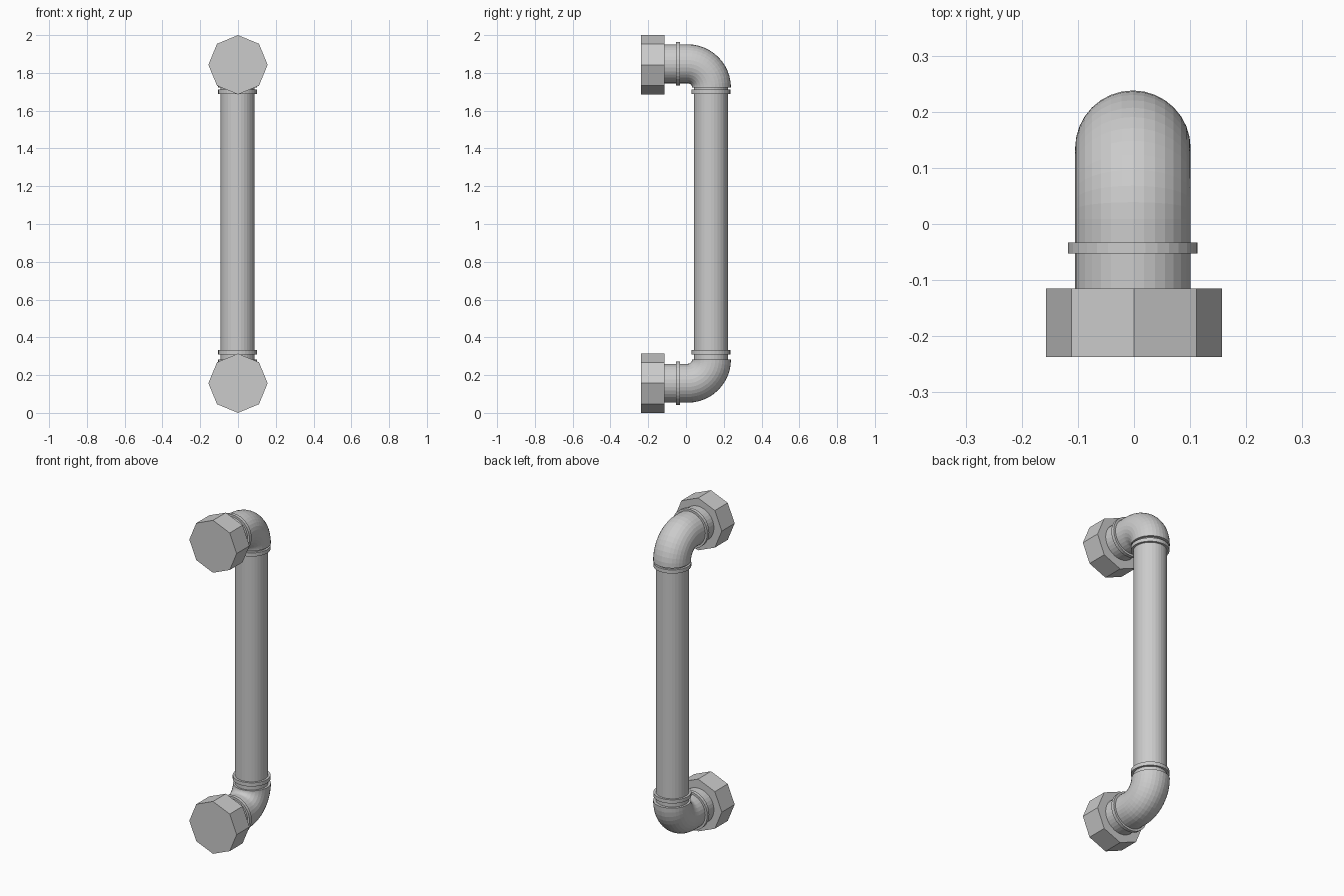
import bpy, bmesh
from math import pi
from mathutils import Matrix, Vector

cube = bpy.data.objects.get("Cube")
if cube:
    bpy.data.objects.remove(cube)

# One plain grey for the whole handle
grey = bpy.data.materials.new("light_grey")
grey.use_nodes = True
grey.diffuse_color = (0.6, 0.6, 0.6, 1)
grey.node_tree.nodes["Principled BSDF"].inputs["Base Color"].default_value = grey.diffuse_color

SIDES = 32
TUBE_R = 0.103      # elbow and stub radius
BEND_R = 0.126      # elbow centreline radius
BEND_Y = 0.009      # where the bend starts
PIPE_Y = 0.132      # axis of the upright pipe
SHIFT_X = -0.002
FACE_FRONT = Matrix.Rotation(pi / 2, 4, "X")


def finish(bm, name):
    bmesh.ops.recalc_face_normals(bm, faces=bm.faces)
    mesh = bpy.data.meshes.new(name)
    bm.to_mesh(mesh)
    bm.free()
    mesh.materials.append(grey)
    obj = bpy.data.objects.new(name, mesh)
    bpy.context.collection.objects.link(obj)
    return obj


def cylinder(name, radius, start, end, sides=SIDES, turn=0):
    """Capped cylinder between two points, along y or z."""
    start, end = Vector(start), Vector(end)
    axis = end - start
    rot = FACE_FRONT if abs(axis.y) > abs(axis.z) else Matrix()
    bm = bmesh.new()
    bmesh.ops.create_cone(
        bm, cap_ends=True, segments=sides, radius1=radius, radius2=radius,
        depth=axis.length,
        matrix=Matrix.Translation((start + end) / 2) @ rot @ Matrix.Rotation(turn, 4, "Z"))
    return finish(bm, name)


def elbow(name, z, inward):
    """Quarter bend from facing front to facing along the upright pipe."""
    bm = bmesh.new()
    bmesh.ops.create_circle(
        bm, cap_ends=True, segments=SIDES, radius=TUBE_R,
        matrix=Matrix.Translation((SHIFT_X, BEND_Y, z)) @ FACE_FRONT)
    bmesh.ops.spin(
        bm, geom=bm.verts[:] + bm.edges[:] + bm.faces[:],
        cent=(SHIFT_X, BEND_Y, z + inward * BEND_R), axis=(1, 0, 0),
        angle=inward * pi / 2, steps=12)
    return finish(bm, name)


# Upright pipe
cylinder("upright_pipe", 0.09, (SHIFT_X, PIPE_Y, 0.25), (SHIFT_X, PIPE_Y, 1.75))

# Matching fittings at both ends
for end, inward, nut_z, tube_z in (("lower", 1, 0.157, 0.157), ("upper", -1, 1.843, 1.848)):
    elbow(end + "_elbow", tube_z, inward)
    cylinder(end + "_stub", TUBE_R, (SHIFT_X, -0.15, tube_z), (SHIFT_X, BEND_Y, tube_z))
    cylinder(end + "_stub_ring", 0.1155, (SHIFT_X, -0.053, tube_z), (SHIFT_X, -0.033, tube_z))
    ring_z = 0.321 if inward > 0 else 1.7
    cylinder(end + "_pipe_ring", 0.103, (SHIFT_X, PIPE_Y, ring_z - 0.011),
             (SHIFT_X, PIPE_Y, ring_z + 0.011))
    cylinder(end + "_nut", 0.157, (0, -0.237, nut_z), (0, -0.115, nut_z), sides=8)
